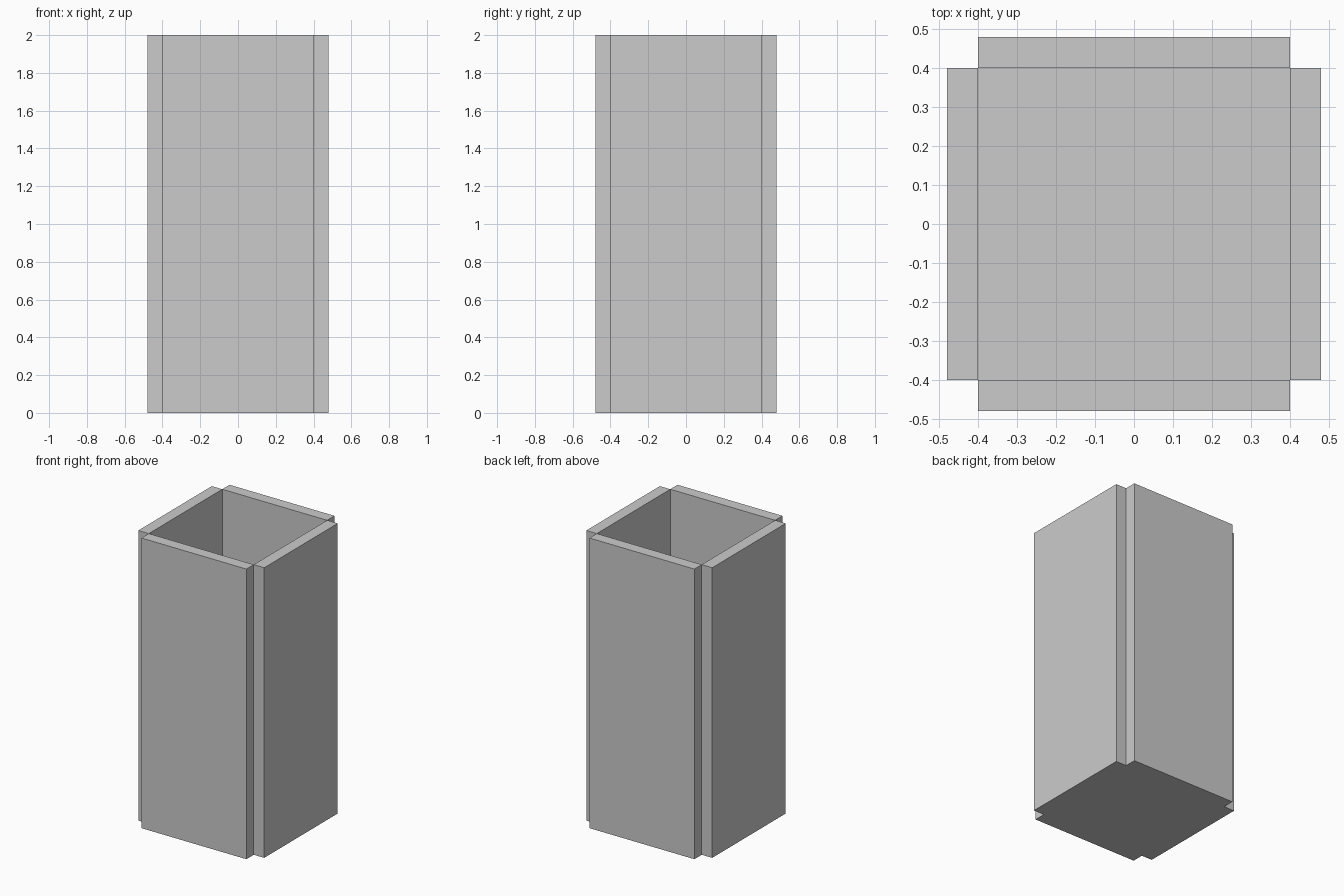
import bpy

if "Cube" in bpy.data.objects:
    bpy.data.objects.remove(bpy.data.objects["Cube"])

INNER = 0.40    # half width of the shaft
OUTER = 0.48    # outer face of the panels
HEIGHT = 2.0
FLOOR = 0.006


def box(name, lo, hi):
    """Axis-aligned box between two corners."""
    bpy.ops.mesh.primitive_cube_add(size=1)
    ob = bpy.context.object
    ob.name = name
    for v in ob.data.vertices:
        v.co = [(a + b) / 2 + c * (b - a) for a, b, c in zip(lo, hi, v.co)]
    return ob


# Four wall panels that meet only along the inner corners
for side, s in (("right", 1), ("left", -1)):
    x0, x1 = sorted((s * INNER, s * OUTER))
    box(side + "_wall", (x0, -INNER, 0), (x1, INNER, HEIGHT))
for side, s in (("back", 1), ("front", -1)):
    y0, y1 = sorted((s * INNER, s * OUTER))
    box(side + "_wall", (-INNER, y0, 0), (INNER, y1, HEIGHT))

# Thin floor closing the bottom, flush with the panel undersides
box("floor", (-INNER, -INNER, 0), (INNER, INNER, FLOOR))
